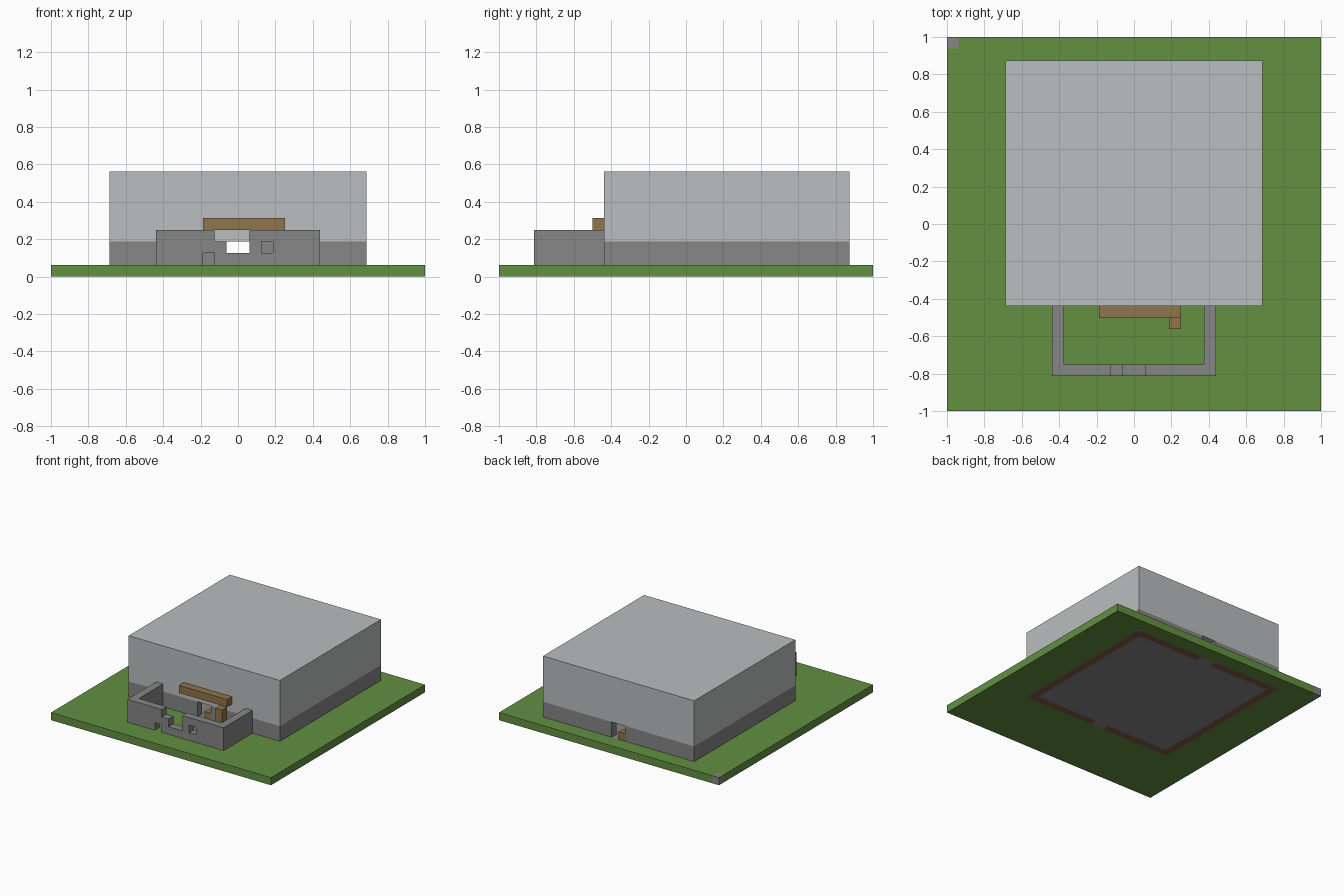
import bpy
import bmesh
from itertools import product
from mathutils import Vector

default = bpy.data.objects.get("Cube")
if default:
    bpy.data.objects.remove(default, do_unlink=True)

UNIT = 1 / 16  # size of one block


def material(name, rgb):
    mat = bpy.data.materials.new(name)
    mat.use_nodes = True
    mat.diffuse_color = (*rgb, 1)
    mat.node_tree.nodes["Principled BSDF"].inputs["Base Color"].default_value = (*rgb, 1)
    return mat


grass = material("grass green", (0.122, 0.279, 0.053))
stone = material("stone grey", (0.238, 0.238, 0.238))
pale = material("pale grey", (0.491, 0.515, 0.515))
wood = material("wood brown", (0.275, 0.178, 0.072))
earth = material("earth brown", (0.22, 0.105, 0.062))


def cells(boxes):
    """All unit blocks inside boxes given as (x0, x1, y0, y1, z0, z1)."""
    return {c for b in boxes
            for c in product(range(b[0], b[1]), range(b[2], b[3]), range(b[4], b[5]))}


def part(name, mat, add, cut=()):
    """Build the outer skin of the added boxes minus the cut boxes."""
    solid = cells(add) - cells(cut)
    bm = bmesh.new()
    for cell in solid:
        for axis, side in product(range(3), (0, 1)):
            beside = list(cell)
            beside[axis] += 2 * side - 1
            if tuple(beside) in solid:
                continue
            u, v = (axis + 1) % 3, (axis + 2) % 3
            corners = []
            for du, dv in ((0, 0), (1, 0), (1, 1), (0, 1)):
                p = Vector(cell)
                p[axis] += side
                p[u] += du
                p[v] += dv
                corners.append(bm.verts.new(p * UNIT))
            bm.faces.new(corners if side else corners[::-1])
    bmesh.ops.remove_doubles(bm, verts=bm.verts[:], dist=UNIT / 100)
    bmesh.ops.dissolve_limit(bm, angle_limit=0.01, verts=bm.verts[:], edges=bm.edges[:])
    mesh = bpy.data.meshes.new(name)
    bm.to_mesh(mesh)
    bm.free()
    mesh.materials.append(mat)
    obj = bpy.data.objects.new(name, mesh)
    bpy.context.collection.objects.link(obj)
    return obj


# Ground layer: lawn, foundation ring under the walls, stone floor
footprint = (-11, 11, -7, 14, 0, 1)
floor_area = (-10, 10, -6, 13, 0, 1)
threshold = (-1, 1, -7, 14, 0, 1)
corner = (-16, -15, 15, 16, 0, 1)
part("lawn", grass, [(-16, 16, -16, 16, 0, 1)], [footprint, corner])
part("foundation", earth, [footprint], [floor_area, threshold])
part("floor", stone, [floor_area, threshold])
part("corner_stone", stone, [corner])

# House: stone lower walls with front and back doorways, pale upper shell
part("lower_walls", stone, [(-11, 11, -7, 14, 1, 3)],
     [(-10, 10, -6, 13, 1, 3), (-1, 1, -7, 14, 1, 3)])
part("upper_house", pale, [(-11, 11, -7, 14, 3, 9)], [(-10, 10, -6, 13, 3, 8)])

# Ruined courtyard wall with a broken gap and two small holes
part("courtyard_wall", stone, [(-7, 7, -13, -7, 1, 4)],
     [(-6, 6, -12, -7, 1, 4), (-2, 1, -13, -12, 3, 4), (-1, 1, -13, -12, 2, 3),
      (-3, -2, -13, -12, 1, 2), (2, 3, -13, -12, 2, 3)])

# Woodwork: beam over the entrance, post beside it, low blocks in the doorways
part("entrance_beam", wood, [(-3, 4, -8, -7, 4, 5)])
part("entrance_post", wood, [(3, 4, -9, -8, 1, 4)])
part("front_door_block", wood, [(0, 1, -7, -6, 1, 2)])
part("back_door_block", wood, [(-1, 0, 13, 14, 1, 2)])
